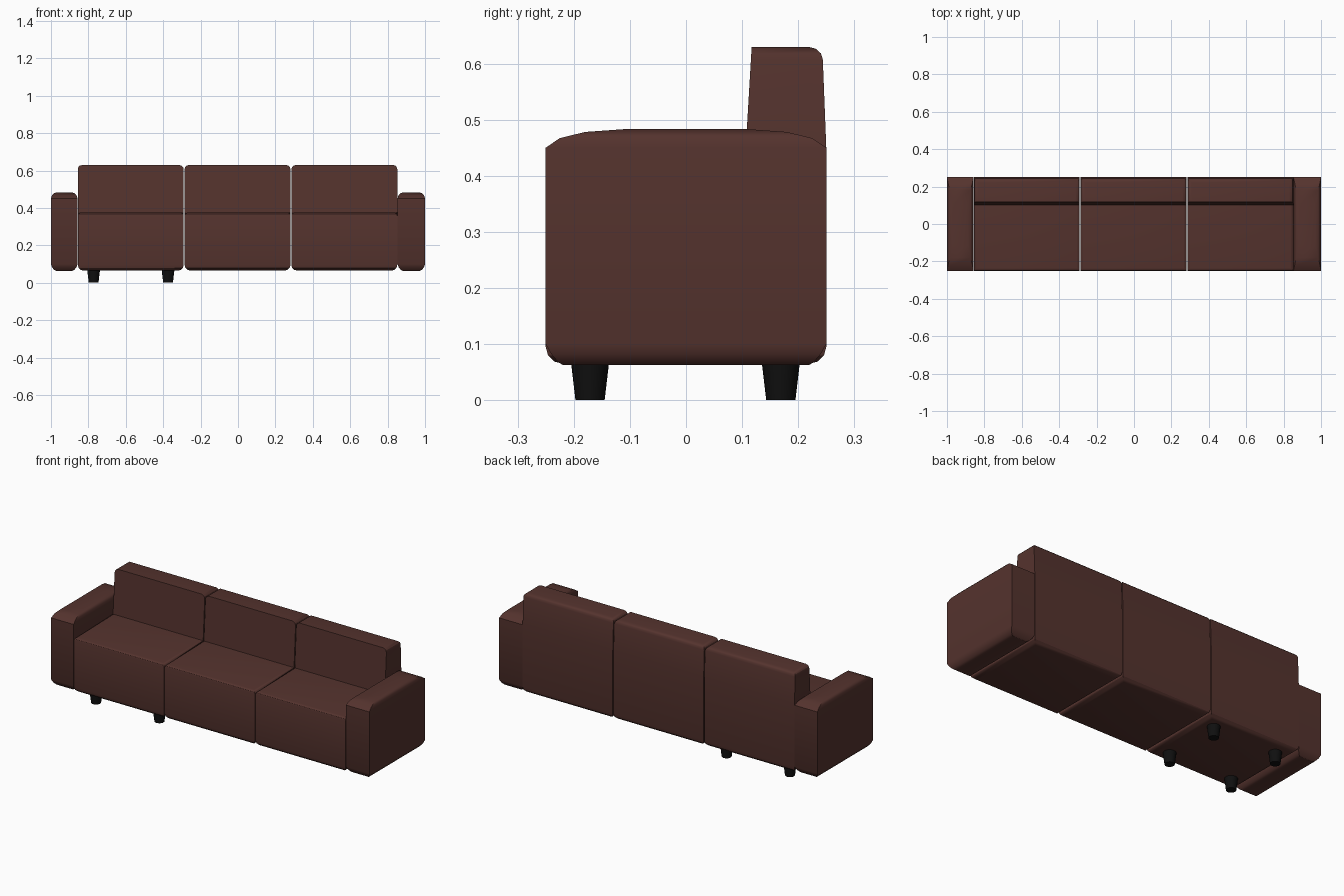
import bpy, bmesh, math

if "Cube" in bpy.data.objects:
    bpy.data.objects.remove(bpy.data.objects["Cube"])


def material(name, rgb):
    m = bpy.data.materials.new(name)
    m.diffuse_color = (*rgb, 1)
    m.use_nodes = True
    m.node_tree.nodes["Principled BSDF"].inputs["Base Color"].default_value = m.diffuse_color
    return m


LEATHER = material("brown_leather", (0.09, 0.033, 0.027))
BLACK = material("black_wood", (0.005, 0.005, 0.005))


def finish(name, bm, mat):
    bmesh.ops.recalc_face_normals(bm, faces=bm.faces)
    me = bpy.data.meshes.new(name)
    bm.to_mesh(me)
    bm.free()
    me.materials.append(mat)
    ob = bpy.data.objects.new(name, me)
    bpy.context.collection.objects.link(ob)
    bpy.ops.object.select_all(action='DESELECT')
    ob.select_set(True)
    bpy.context.view_layer.objects.active = ob
    bpy.ops.object.shade_smooth_by_angle(angle=math.radians(30))
    return ob


def round_edges(bm, test, width):
    edges = [e for e in bm.edges if test(e.verts[0].co, e.verts[1].co)]
    bmesh.ops.bevel(bm, geom=edges, offset=width, segments=3, profile=0.5,
                    affect='EDGES', clamp_overlap=True)


# Seat module: one L-shaped profile (y, z) extruded along x
PROFILE = [(-.25, .065), (.25, .065), (.25, .45), (.243, .629),
           (.117, .629), (.102, .375), (-.25, .375)]
HALF_WIDTH = 0.283


def seat_module(name, cx):
    bm = bmesh.new()
    face = bm.faces.new([bm.verts.new((cx - HALF_WIDTH, y, z)) for y, z in PROFILE])
    ext = bmesh.ops.extrude_face_region(bm, geom=[face])
    bmesh.ops.translate(bm, vec=(2 * HALF_WIDTH, 0, 0),
                        verts=[g for g in ext["geom"] if isinstance(g, bmesh.types.BMVert)])

    def level(a, b, z):
        return abs(a.z - z) < 1e-4 and abs(b.z - z) < 1e-4

    # underside, seat rim (not the crease), back rim (not its front edge)
    round_edges(bm, lambda a, b: level(a, b, .065), .03)
    round_edges(bm, lambda a, b: level(a, b, .375) and min(a.y, b.y) < 0, .015)
    round_edges(bm, lambda a, b: level(a, b, .629) and max(a.y, b.y) > .2, .022)
    return finish(name, bm, LEATHER)


for label, cx in (("left", -.5735), ("middle", -.0025), ("right", .5685)):
    seat_module(label + "_seat_module", cx)

# Arms: stacked rectangles (x inset, y inset, z) with a domed top
ARM_RINGS = [(.030, .030, .063), (.018, .022, .068), (.006, .010, .082), (0, 0, .100),
             (0, 0, .450), (.005, .025, .467), (.015, .070, .478), (.030, .140, .483)]


def arm(name, x0, x1):
    bm = bmesh.new()
    rings = []
    for ix, iy, z in ARM_RINGS:
        a, b, h = x0 + ix, x1 - ix, .25 - iy
        rings.append([bm.verts.new((x, y, z))
                      for x, y in ((a, -h), (b, -h), (b, h), (a, h))])
    for lo, hi in zip(rings, rings[1:]):
        for i in range(4):
            j = (i + 1) % 4
            bm.faces.new((lo[i], lo[j], hi[j], hi[i]))
    bm.faces.new(rings[0])
    bm.faces.new(rings[-1])
    return finish(name, bm, LEATHER)


arm("left_arm", -1, -.858)
arm("right_arm", .853, 1)

# Tapered legs under the left module only
for side, x in (("left", -.772), ("right", -.374)):
    for end, y in (("front", -.171), ("back", .169)):
        bm = bmesh.new()
        bmesh.ops.create_cone(bm, cap_ends=True, segments=20,
                              radius1=.026, radius2=.034, depth=.068)
        bmesh.ops.translate(bm, vec=(x, y, .034), verts=bm.verts)
        finish(f"{end}_{side}_leg", bm, BLACK)
